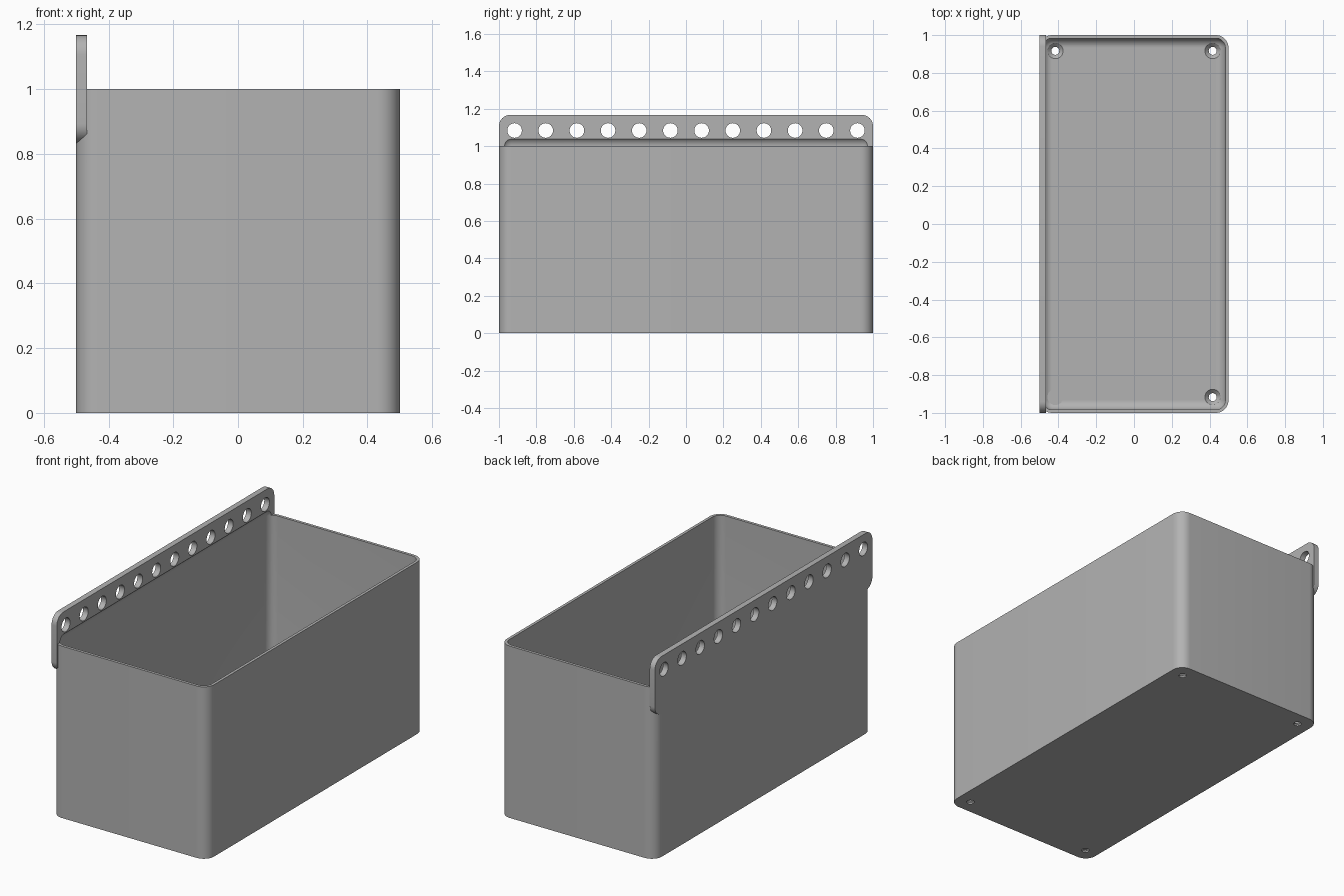
import bpy
import bmesh
from mathutils import Matrix, Vector

default = bpy.data.objects.get("Cube")
if default:
    bpy.data.objects.remove(default)

WALL = 1 / 60
THICK = 2 * WALL
FLOOR = 0.03

grey = bpy.data.materials.new("plain grey plastic")
grey.use_nodes = True
grey.diffuse_color = (0.45, 0.45, 0.45, 1)
grey.node_tree.nodes["Principled BSDF"].inputs["Base Color"].default_value = grey.diffuse_color


def make_object(name, bm):
    mesh = bpy.data.meshes.new(name)
    bmesh.ops.recalc_face_normals(bm, faces=bm.faces)
    bm.to_mesh(mesh)
    bm.free()
    mesh.materials.append(grey)
    obj = bpy.data.objects.new(name, mesh)
    bpy.context.collection.objects.link(obj)
    return obj


def rounded_box(name, low, high, radius, axis=None):
    """Box with edges along one axis rounded, or all edges when axis is None."""
    low, high = Vector(low), Vector(high)
    bm = bmesh.new()
    bmesh.ops.create_cube(bm, size=1)
    for v in bm.verts:
        v.co = (low + high) / 2 + v.co * (high - low)
    edges = [e for e in bm.edges if axis is None
             or abs((e.verts[0].co - e.verts[1].co)[axis]) > 1e-4]
    bmesh.ops.bevel(bm, geom=edges, offset=radius, segments=10,
                    profile=0.5, affect='EDGES', clamp_overlap=True)
    return make_object(name, bm)


def add_cone(bm, centre, r1, r2, depth, turn=Matrix()):
    bmesh.ops.create_cone(bm, cap_ends=True, segments=32, radius1=r1, radius2=r2,
                          depth=depth, matrix=Matrix.Translation(centre) @ turn)


def combine(target, tool, operation):
    mod = target.modifiers.new(operation.lower(), 'BOOLEAN')
    mod.operation = operation
    mod.solver = 'EXACT'
    mod.object = tool
    bpy.context.view_layer.objects.active = target
    bpy.ops.object.modifier_apply(modifier=mod.name)
    bpy.data.objects.remove(tool)


# Outer bin and the hanging strip along its left-hand wall
storage_bin = rounded_box("storage_bin", (-0.5, -1, 0), (0.5, 1, 1), 1 / 15, axis=2)
strip = rounded_box("hanging_strip", (-0.5, -1, 5 / 6), (-0.5 + THICK, 1, 7 / 6), 0.06, axis=0)
combine(storage_bin, strip, 'UNION')

# Rounded cavity, which also undercuts the strip slightly
cavity = rounded_box("cavity_cutter", (-0.5 + WALL, -1 + WALL, FLOOR),
                     (0.5 - WALL, 1 - WALL, 1.05), 0.05)
combine(storage_bin, cavity, 'DIFFERENCE')

# Row of mounting holes through the strip
bm = bmesh.new()
for i in range(12):
    add_cone(bm, (-0.48, (i - 5.5) / 6, 13 / 12), 0.039, 0.039, 0.2,
             Matrix.Rotation(1.5707963, 4, 'Y'))
combine(storage_bin, make_object("strip_hole_cutter", bm), 'DIFFERENCE')

# Countersunk screw holes in the four floor corners
sites = [(x, y) for x in (-5 / 12, 5 / 12) for y in (-11 / 12, 11 / 12)]
for r1, r2, low, high in ((0.021, 0.021, -0.05, 0.1), (0.015, 0.042, 0.003, FLOOR),
                          (0.042, 0.042, FLOOR - 0.0005, 0.08)):
    bm = bmesh.new()
    for x, y in sites:
        add_cone(bm, (x, y, (low + high) / 2), r1, r2, high - low)
    combine(storage_bin, make_object("screw_hole_cutter", bm), 'DIFFERENCE')

# Smooth the rounded corners, keep the hard edges
bpy.ops.object.select_all(action='DESELECT')
storage_bin.select_set(True)
bpy.context.view_layer.objects.active = storage_bin
bpy.ops.object.shade_smooth_by_angle(angle=0.6)
